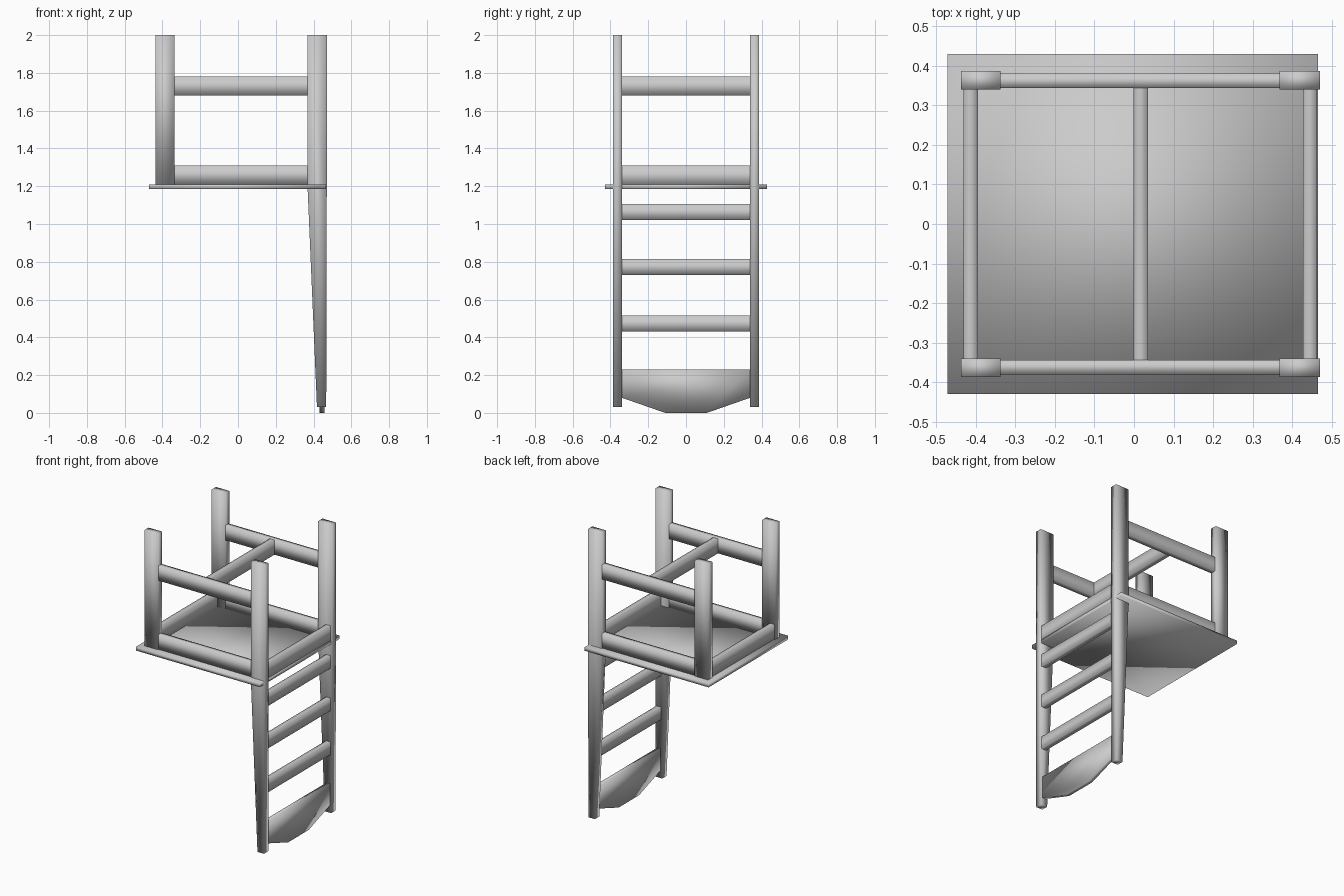
import bpy
import bmesh

cube = bpy.data.objects.get("Cube")
if cube:
    bpy.data.objects.remove(cube, do_unlink=True)

grey = bpy.data.materials.new("plain_grey")
grey.use_nodes = True
grey.diffuse_color = (0.6, 0.6, 0.6, 1)
grey.node_tree.nodes["Principled BSDF"].inputs["Base Color"].default_value = (0.6, 0.6, 0.6, 1)


def prism(name, profile, axis, start, end, capped=True):
    """Extrude a 2D profile along an axis; the profile uses the other two axes in order."""
    bm = bmesh.new()

    def ring(d):
        verts = []
        for a, b in profile:
            co = [a, b]
            co.insert(axis, d)
            verts.append(bm.verts.new(co))
        return verts

    low, high = ring(start), ring(end)
    n = len(profile)
    for i in range(n):
        j = (i + 1) % n
        bm.faces.new((low[i], low[j], high[j], high[i]))
    if capped:
        bm.faces.new(low[::-1])
        bm.faces.new(high)
    bmesh.ops.recalc_face_normals(bm, faces=bm.faces)
    for f in bm.faces:
        f.smooth = True
    mesh = bpy.data.meshes.new(name)
    bm.to_mesh(mesh)
    bm.free()
    mesh.materials.append(grey)
    obj = bpy.data.objects.new(name, mesh)
    bpy.context.collection.objects.link(obj)
    return obj


def rect(a0, a1, b0, b1):
    return [(a0, b0), (a1, b0), (a1, b1), (a0, b1)]


X, Y, Z = 0, 1, 2
HALF = 0.018      # half thickness of every bar
INNER = 0.34      # inner face of the posts in y

# Platform
prism("platform", rect(-0.472, 0.465, -0.43, 0.43), Z, 1.185, 1.21)

# Posts, and the front and back rails between them
for side, s in (("front", -1), ("back", 1)):
    y0, y1 = sorted((s * INNER, s * 0.387))
    prism(side + "_short_post", rect(-0.438, -0.337, y0, y1), Z, 1.2, 2.0)
    long_post = [(0.418, 0.03), (0.467, 0.03), (0.47, 1.2),
                 (0.47, 2.0), (0.368, 2.0), (0.368, 1.2)]
    prism(side + "_ladder_post", long_post, Y, y0, y1)
    yc = s * 0.362
    for level, z0, z1 in (("lower", 1.21, 1.31), ("upper", 1.68, 1.78)):
        prism(f"{side}_{level}_rail", rect(yc - HALF, yc + HALF, z0, z1),
              X, -0.34, 0.37, capped=False)

# Bars running from front to back
bars = [("right_lower_rail", -0.413, 1.21, 1.31),
        ("left_lower_rail", 0.445, 1.2, 1.31),
        ("centre_bar", 0.017, 1.68, 1.78),
        ("ladder_rung_low", 0.445, 0.43, 0.515),
        ("ladder_rung_middle", 0.445, 0.73, 0.815),
        ("ladder_rung_high", 0.445, 1.02, 1.105)]
for name, x, z0, z1 in bars:
    prism(name, rect(x - HALF, x + HALF, z0, z1), Y, -INNER - 0.005, INNER + 0.005, capped=False)

# Shaped board at the foot of the ladder
foot = [(-0.34, 0.23), (-0.34, 0.08), (-0.11, 0), (0.11, 0), (0.34, 0.08), (0.34, 0.23)]
prism("ladder_foot_board", foot, X, 0.432, 0.457)
